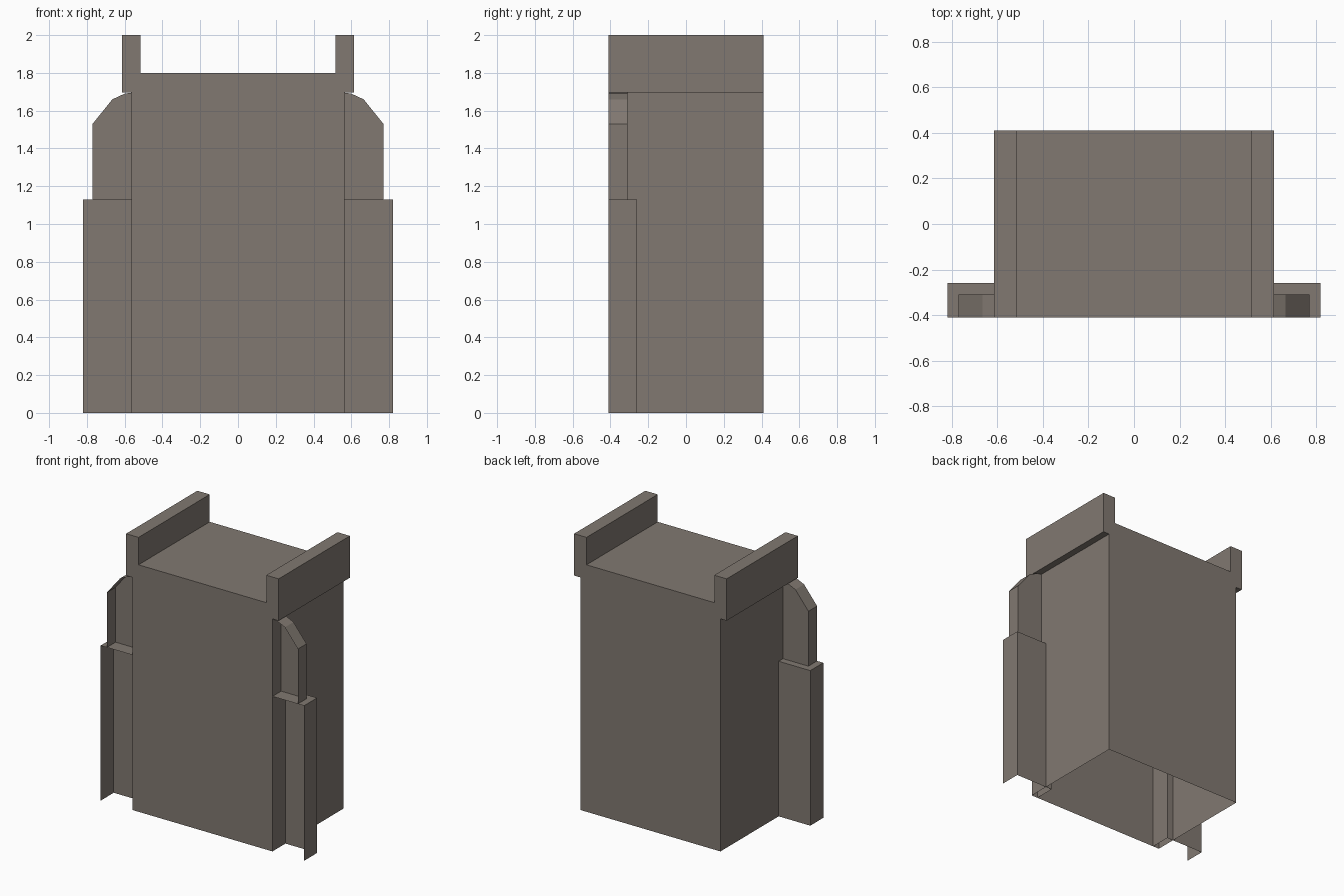
import bpy
import bmesh

cube = bpy.data.objects.get("Cube")
if cube:
    bpy.data.objects.remove(cube, do_unlink=True)

FRONT, BACK = -0.41, 0.41

# One flat colour for everything
stone = bpy.data.materials.new("warm grey stone")
stone.use_nodes = True
colour = (0.22, 0.19, 0.165, 1)
stone.diffuse_color = colour
stone.node_tree.nodes["Principled BSDF"].inputs["Base Color"].default_value = colour


def open_shell(name, outline, y_front, y_back, front_cap):
    """Sweep an (x, z) outline along y, open along its last side (the bottom)."""
    bm = bmesh.new()
    front = [bm.verts.new((x, y_front, z)) for x, z in outline]
    back = [bm.verts.new((x, y_back, z)) for x, z in outline]
    for i in range(len(outline) - 1):
        bm.faces.new((front[i], front[i + 1], back[i + 1], back[i]))
    bm.faces.new(back)
    if front_cap:
        bm.faces.new(front)
    bmesh.ops.recalc_face_normals(bm, faces=bm.faces)
    mesh = bpy.data.meshes.new(name)
    bm.to_mesh(mesh)
    bm.free()
    mesh.materials.append(stone)
    obj = bpy.data.objects.new(name, mesh)
    bpy.context.collection.objects.link(obj)
    return obj


# Main block with the two raised, overhanging top rails
half = [(0.565, 0), (0.565, 1.695), (0.615, 1.695), (0.615, 2), (0.515, 2), (0.515, 1.8)]
outline = half + [(-x, z) for x, z in reversed(half)]
open_shell("main_block", outline, FRONT, BACK, True)

# Stepped side wings, open at the front and underneath
lower = [(0.515, 0), (0.515, 1.13), (0.82, 1.13), (0.82, 0)]
upper = [(0.565, 1.695), (0.60, 1.69), (0.665, 1.66), (0.77, 1.53), (0.77, 1.13), (0.565, 1.13)]
for side, sign in (("left", 1), ("right", -1)):
    open_shell(side + "_lower_wing", [(sign * x, z) for x, z in lower], FRONT, -0.26, False)
    open_shell(side + "_upper_wing", [(sign * x, z) for x, z in upper], FRONT, -0.31, False)
